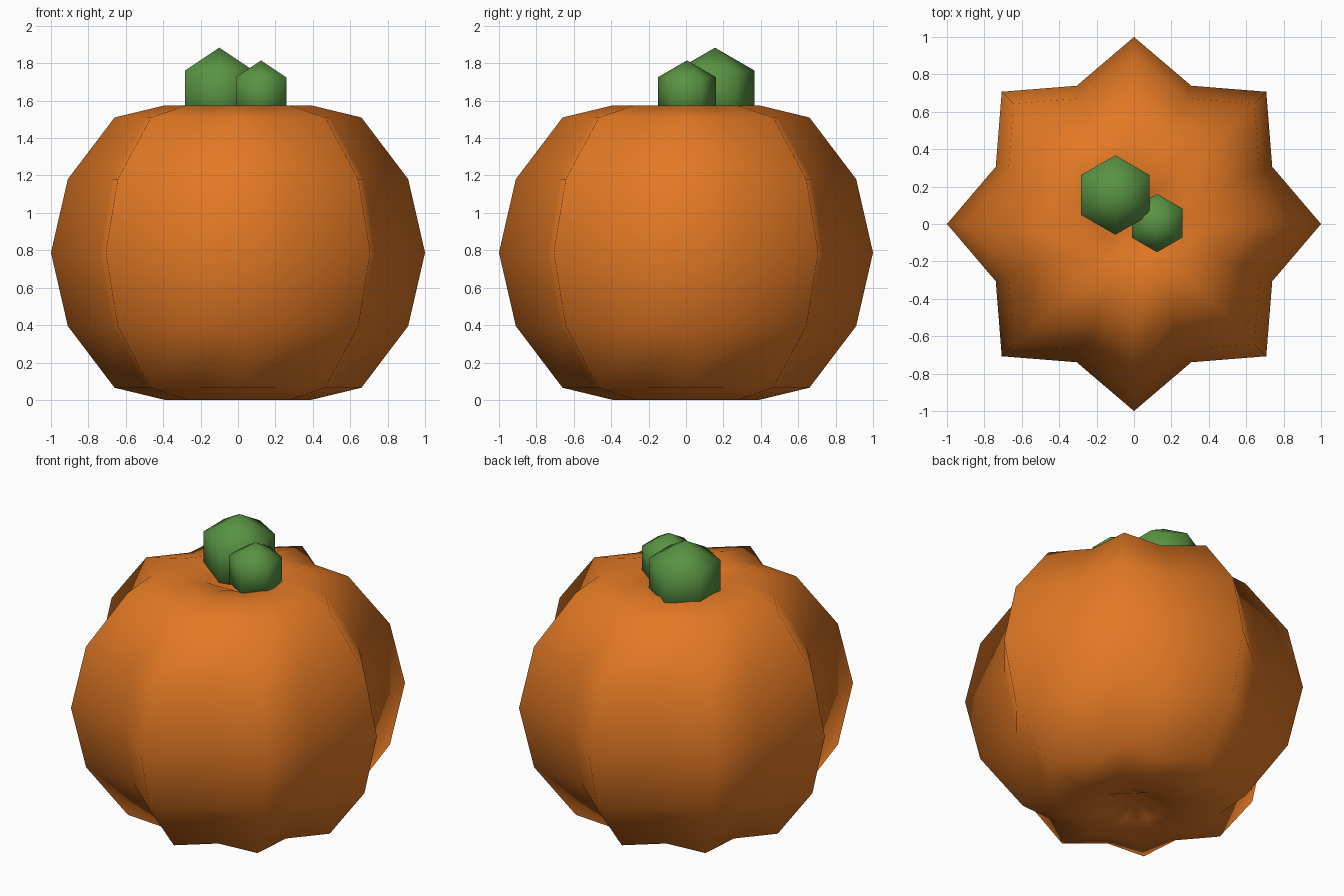
import bpy, bmesh, math

if "Cube" in bpy.data.objects:
    bpy.data.objects.remove(bpy.data.objects["Cube"])


def material(name, rgb):
    m = bpy.data.materials.new(name)
    m.diffuse_color = (*rgb, 1)
    m.use_nodes = True
    m.node_tree.nodes["Principled BSDF"].inputs["Base Color"].default_value = m.diffuse_color
    return m


def lathe(name, profile, sides, center, mat, start=0.0, ridge=lambda i: 1.0):
    """Spin a (radius, z) profile, first and last points being poles."""
    bm = bmesh.new()
    bottom = bm.verts.new((0, 0, profile[0][1]))
    top = bm.verts.new((0, 0, profile[-1][1]))
    rings = []
    for r, z in profile[1:-1]:
        ring = []
        for i in range(sides):
            a = start + 2 * math.pi * i / sides
            k = r * ridge(i)
            ring.append(bm.verts.new((k * math.cos(a), k * math.sin(a), z)))
        rings.append(ring)
    for i in range(sides):
        j = (i + 1) % sides
        bm.faces.new((bottom, rings[0][j], rings[0][i]))
        bm.faces.new((top, rings[-1][i], rings[-1][j]))
        for lo, hi in zip(rings, rings[1:]):
            bm.faces.new((lo[i], lo[j], hi[j], hi[i]))
    for f in bm.faces:
        f.smooth = True
    me = bpy.data.meshes.new(name)
    bm.to_mesh(me)
    bm.free()
    me.materials.append(mat)
    ob = bpy.data.objects.new(name, me)
    ob.location = center
    bpy.context.collection.objects.link(ob)
    return ob


orange = material("pumpkin orange", (0.76, 0.19, 0.018))
green = material("stem green", (0.10, 0.29, 0.055))

# Ribbed body: eight ridges, symmetric above and below, dimpled at both poles
H = 1.575
lower = [(0, 0.11), (0.2, 0.03), (0.39, 0.0), (0.66, 0.065), (0.91, 0.395)]
profile = lower + [(1.0, H / 2)] + [(r, H - z) for r, z in reversed(lower)]
lathe("pumpkin_body", profile, 16, (0, 0, 0), orange,
      ridge=lambda i: 1.0 if i % 2 == 0 else 0.8)


# Stem lumps: six-sided, three-ring balls
def lump(name, center, R):
    prof = [(R * math.sin(t), -R * math.cos(t))
            for t in (math.pi * k / 3 for k in range(4))]
    lathe(name, prof, 6, center, green, start=math.pi / 2)


lump("stem_large", (-0.10, 0.155, 1.638), 0.245)
lump("stem_small", (0.123, 0.005, 1.635), 0.18)
